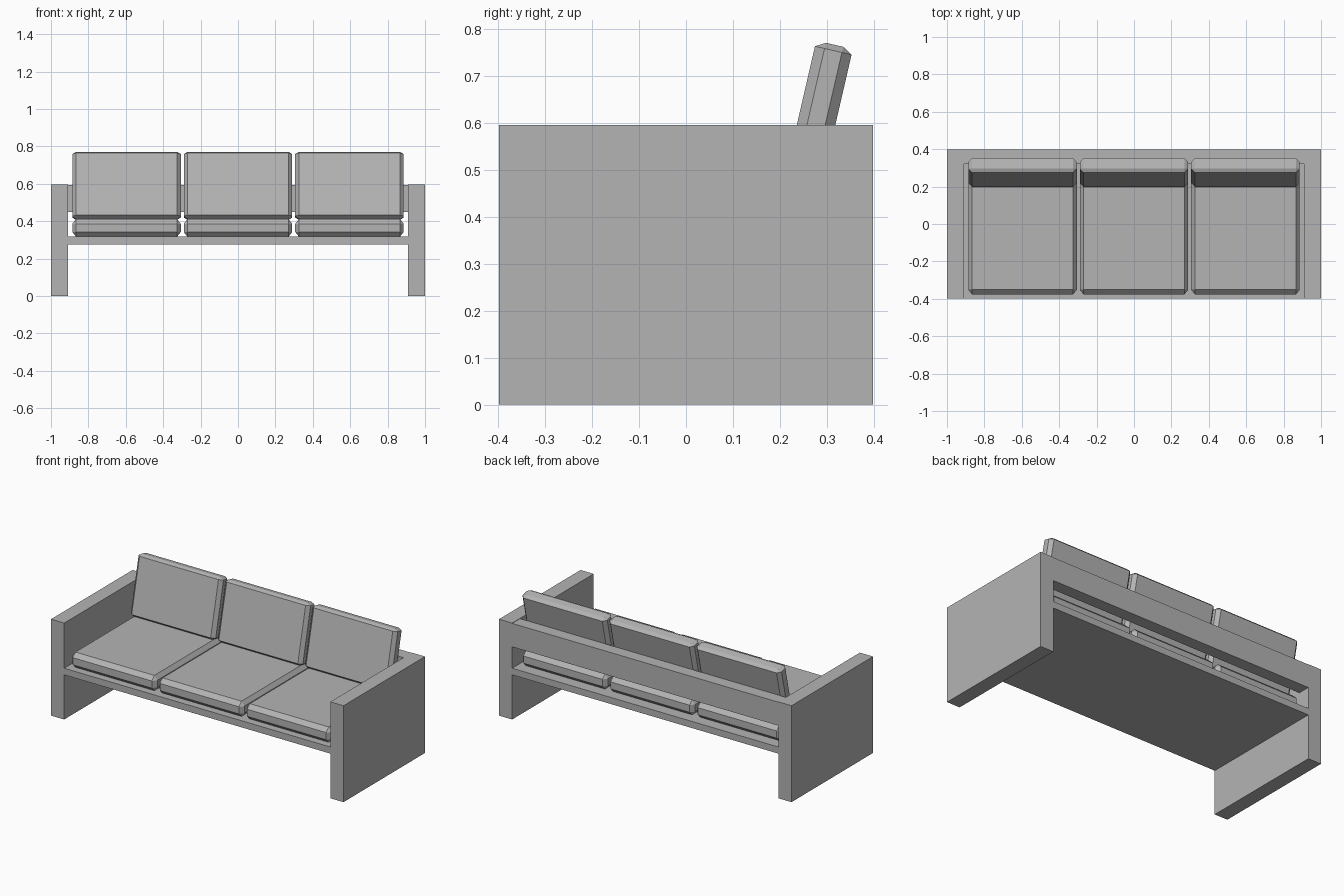
import bpy
import bmesh
from math import radians
from itertools import product
from mathutils import Matrix, Vector

if "Cube" in bpy.data.objects:
    bpy.data.objects.remove(bpy.data.objects["Cube"], do_unlink=True)

grey = bpy.data.materials.new("mid_grey")
grey.use_nodes = True
COLOUR = (0.456, 0.456, 0.456, 1)
grey.diffuse_color = COLOUR
grey.node_tree.nodes["Principled BSDF"].inputs["Base Color"].default_value = COLOUR


def finish(name, bm):
    bmesh.ops.recalc_face_normals(bm, faces=bm.faces[:])
    mesh = bpy.data.meshes.new(name)
    bm.to_mesh(mesh)
    bm.free()
    mesh.materials.append(grey)
    obj = bpy.data.objects.new(name, mesh)
    bpy.context.collection.objects.link(obj)
    return obj


def box(name, low, high):
    """Plain board between two opposite corners."""
    low, high = Vector(low), Vector(high)
    bm = bmesh.new()
    bmesh.ops.create_cube(bm, size=1, matrix=Matrix.Translation((low + high) / 2)
                          @ Matrix.Diagonal((*(high - low), 1)))
    return finish(name, bm)


def cushion(name, centre, size, cut, tilt=0):
    """Box with every edge chamfered; cut is the chamfer reach along each axis."""
    half = Vector(size) / 2
    inner = half - Vector(cut)
    bm = bmesh.new()
    for signs in product((-1, 1), repeat=3):
        for axis in range(3):
            bm.verts.new([s * (half if i == axis else inner)[i]
                          for i, s in enumerate(signs)])
    bmesh.ops.convex_hull(bm, input=bm.verts[:])
    # Merge the hull triangles into clean flat panels
    bmesh.ops.dissolve_limit(bm, angle_limit=radians(1),
                             verts=bm.verts[:], edges=bm.edges[:])
    obj = finish(name, bm)
    obj.location = centre
    obj.rotation_euler.x = tilt
    return obj


# Frame: two slab arms, seat board and back rail
INNER = 0.91
DEPTH = 0.398
for side, sign in (("left", 1), ("right", -1)):
    a, b = sorted((sign * INNER, sign))
    box(side + "_arm", (a, -DEPTH, 0), (b, DEPTH, 0.596))
box("seat_board", (-INNER, -DEPTH, 0.276), (INNER, DEPTH, 0.317))
box("back_rail", (-INNER, 0.321, 0.449), (INNER, DEPTH, 0.594))

# Three seat cushions with leaning back cushions
for place, x in (("right", -0.596), ("middle", 0), ("left", 0.596)):
    cushion(place + "_seat_cushion", (x, -0.013, 0.364),
            (0.58, 0.727, 0.094), (0.02, 0.025, 0.025))
    cushion(place + "_back_cushion", (x, 0.2755, 0.589),
            (0.58, 0.08, 0.365), (0.02, 0.021, 0.0125), radians(-13))
